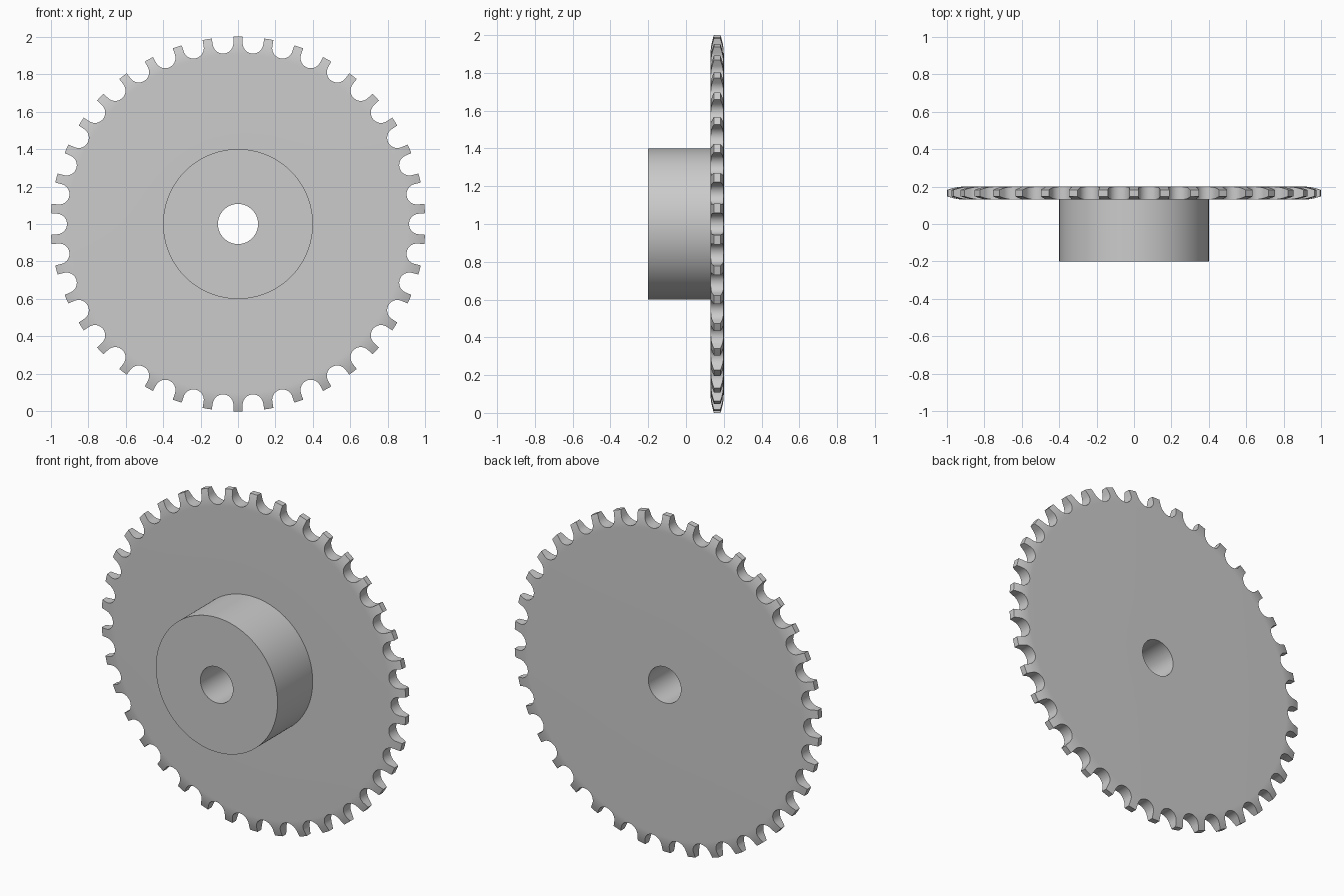
import bpy, bmesh
from math import sin, cos, pi, radians, atan2, hypot

cube = bpy.data.objects.get("Cube")
if cube:
    bpy.data.objects.remove(cube, do_unlink=True)

TEETH = 38
HALF = pi / TEETH            # half a tooth pitch
COLS = (-1, -0.5, 0, 0.5, 1)  # columns across one tooth
BORE, HUB, SHOULDER = 0.107, 0.4, 0.9
HUB_FRONT, MID, THICK = -0.2, 0.165, 0.035
ROLLER, PITCH = 0.055, 0.968

steel = bpy.data.materials.new("steel_grey")
steel.use_nodes = True
grey = (0.6, 0.6, 0.6, 1)
steel.diffuse_color = grey
steel.node_tree.nodes["Principled BSDF"].inputs["Base Color"].default_value = grey


def sweep(name, rows, wall=()):
    """Repeat a strip of (radius, half angle, y) rows around the axle."""
    bm = bmesh.new()
    for tooth in range(TEETH):
        grid = []
        for r, a, y in rows:
            angles = [tooth * 2 * HALF + a * c for c in COLS]
            grid.append([bm.verts.new((r * sin(t), y, 1 + r * cos(t))) for t in angles])
        for low, high in zip(grid, grid[1:]):
            for k in range(len(COLS) - 1):
                bm.faces.new((low[k], low[k + 1], high[k + 1], high[k]))
        # Tooth flanks join each front row to its mirrored back row
        for f0, f1, b0, b1 in wall:
            for k in (0, -1):
                bm.faces.new((grid[f0][k], grid[f1][k], grid[b1][k], grid[b0][k]))
    bmesh.ops.remove_doubles(bm, verts=bm.verts, dist=0.00005)
    bmesh.ops.recalc_face_normals(bm, faces=bm.faces)
    mesh = bpy.data.meshes.new(name)
    bm.to_mesh(mesh)
    bm.free()
    mesh.materials.append(steel)
    obj = bpy.data.objects.new(name, mesh)
    bpy.context.collection.objects.link(obj)
    bpy.ops.object.select_all(action='DESELECT')
    obj.select_set(True)
    bpy.context.view_layer.objects.active = obj
    bpy.ops.object.shade_smooth_by_angle(angle=radians(30))
    return obj


def half_thickness(r):
    """Plate thickness, easing thinner towards the tooth tips."""
    t = max(0, (r - SHOULDER) / (1 - SHOULDER))
    return THICK - 0.018 * t * t


# Tooth flank from the round root out to the straight-sided tip
flank = []
ARC = 12
for i in range(ARC + 1):
    t = 1.5 * pi - HALF - (pi / 2 - HALF) * i / ARC
    x = PITCH * sin(HALF) + ROLLER * cos(t)
    z = PITCH * cos(HALF) + ROLLER * sin(t)
    flank.append((hypot(x, z), atan2(x, z)))
side = flank[-1][0] * sin(flank[-1][1])
for r in (0.985, 1):
    flank.append((r, atan2(side, r)))

# Toothed plate
outline = [(SHOULDER, HALF)] + flank
front = [(HUB, HALF, MID - THICK)]
front += [(r, a, MID - half_thickness(r)) for r, a in outline]
back = [(r, a, MID + half_thickness(r)) for r, a in reversed(outline)]
back.append((BORE, HALF, MID + THICK))
last = len(front) + len(back) - 1
wall = [(i, i + 1, last - i, last - i - 1) for i in range(2, len(front) - 1)]
sweep("toothed_plate", front + back, wall)

# Hub with the bore running through to the back of the plate
sweep("hub", [(BORE, HALF, MID + THICK), (BORE, HALF, HUB_FRONT),
              (HUB, HALF, HUB_FRONT), (HUB, HALF, MID - THICK)])

# Face the bore wall towards the axle and the outer skins away from it
for name, probe in (("toothed_plate", MID + THICK), ("hub", HUB_FRONT)):
    mesh = bpy.data.objects[name].data
    flat = [p for p in mesh.polygons if abs(p.center.y - probe) < 0.0001]
    if flat[0].normal.y * (probe - MID) < 0:
        mesh.flip_normals()
